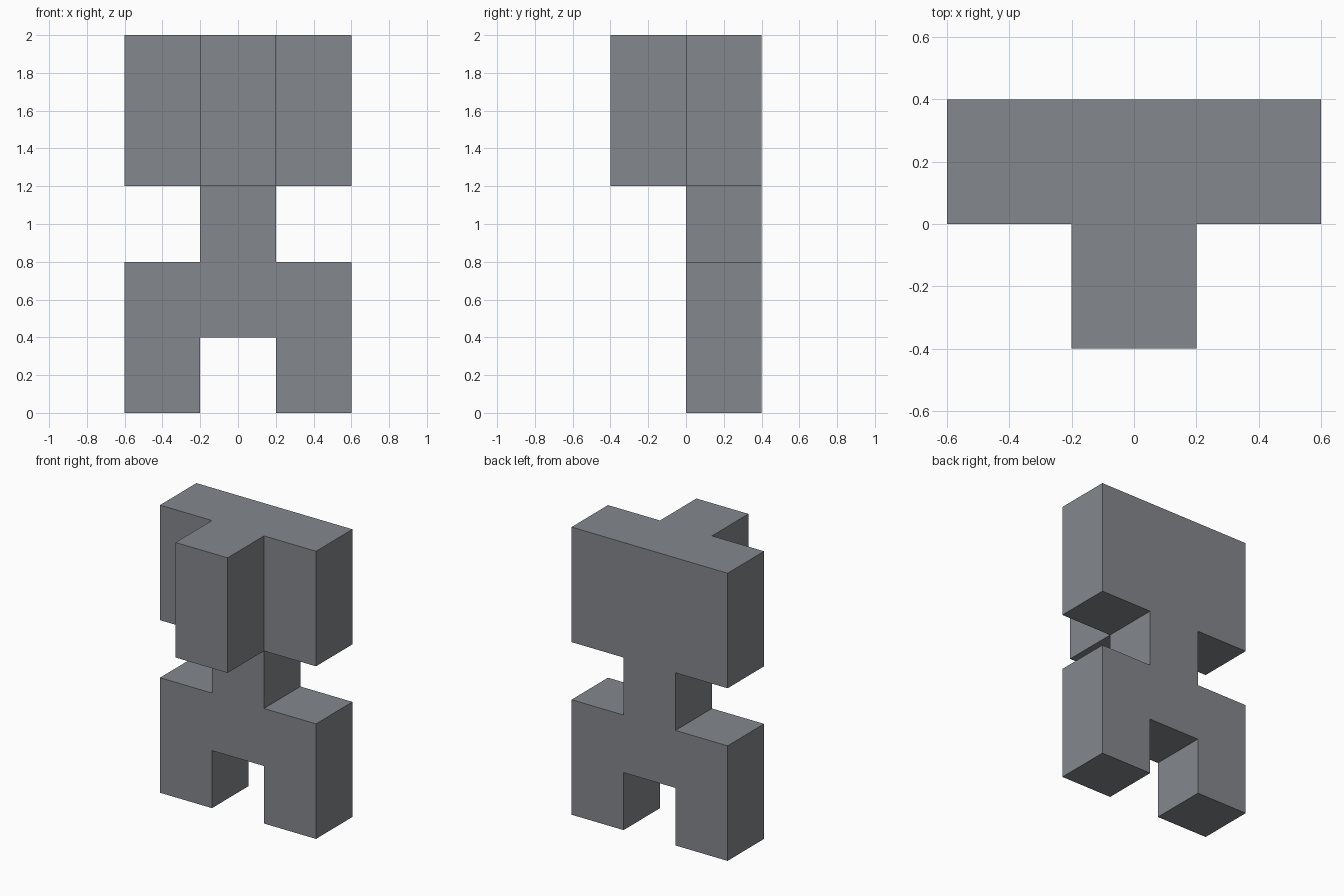
import bpy
import bmesh
from mathutils import Vector

cube = bpy.data.objects.get("Cube")
if cube:
    bpy.data.objects.remove(cube, do_unlink=True)

U = 0.4  # size of one block

# Single flat grey
grey = bpy.data.materials.new("slate_grey")
grey.use_nodes = True
colour = (0.23, 0.245, 0.265, 1.0)
grey.diffuse_color = colour
grey.node_tree.nodes["Principled BSDF"].inputs["Base Color"].default_value = colour

# Block rows from the ground up: legs, hips, neck, two head rows
rows = ["X.X", "XXX", ".X.", "XXX", "XXX"]

bm = bmesh.new()


def extrude(faces, dy):
    """Pull a set of faces along y and return the moved faces."""
    out = bmesh.ops.extrude_face_region(bm, geom=faces)["geom"]
    verts = [g for g in out if isinstance(g, bmesh.types.BMVert)]
    bmesh.ops.translate(bm, vec=Vector((0, dy, 0)), verts=verts)
    return [g for g in out if isinstance(g, bmesh.types.BMFace)]


# Back silhouette of the figure
for r, row in enumerate(rows):
    for c, mark in enumerate(row):
        if mark == "X":
            x, z = (c - 1.5) * U, r * U
            corners = [(x, z), (x + U, z), (x + U, z + U), (x, z + U)]
            bm.faces.new([bm.verts.new((px, U, pz)) for px, pz in corners])
bmesh.ops.remove_doubles(bm, verts=bm.verts[:], dist=0.001)

# Slab body, then the middle of the head pulled forward
front = extrude(bm.faces[:], -U)
snout = [f for f in front
         if abs(f.calc_center_median().x) < 0.1 and f.calc_center_median().z > 3 * U]
extrude(snout, -U)

# Merge coplanar cells into clean flat faces
bmesh.ops.recalc_face_normals(bm, faces=bm.faces[:])
bmesh.ops.dissolve_limit(bm, angle_limit=0.01, verts=bm.verts[:], edges=bm.edges[:])

mesh = bpy.data.meshes.new("block_figure")
bm.to_mesh(mesh)
bm.free()
mesh.materials.append(grey)
figure = bpy.data.objects.new("block_figure", mesh)
bpy.context.collection.objects.link(figure)
